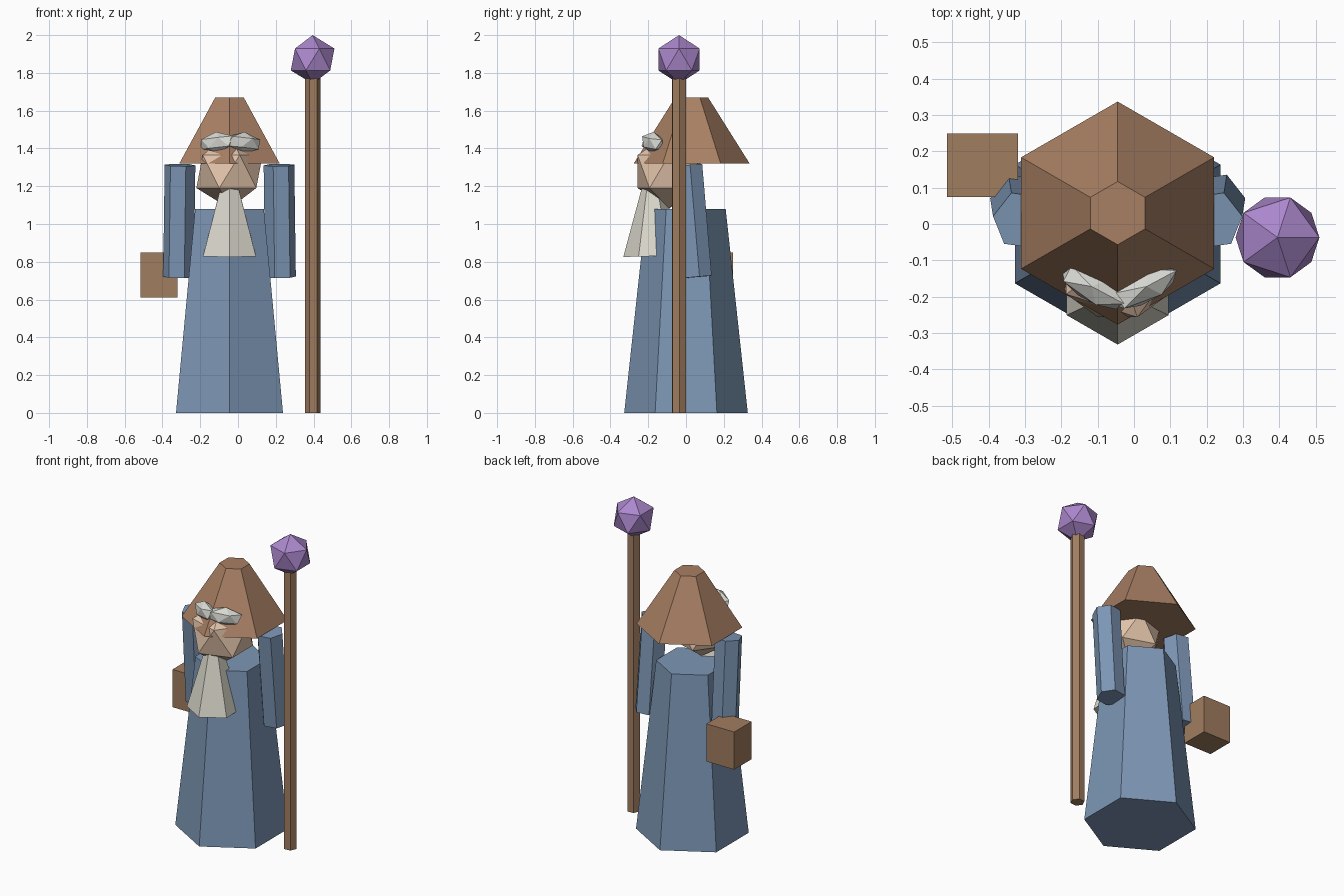
import bpy, bmesh
from math import sin, cos, pi, radians
from mathutils import Vector, Matrix

old = bpy.data.objects.get("Cube")
if old:
    bpy.data.objects.remove(old, do_unlink=True)


def material(name, srgb):
    rgb = [((c + 0.055) / 1.055) ** 2.4 for c in srgb]
    m = bpy.data.materials.new(name)
    m.use_nodes = True
    m.diffuse_color = (*rgb, 1)
    bsdf = next(n for n in m.node_tree.nodes if n.type == 'BSDF_PRINCIPLED')
    bsdf.inputs["Base Color"].default_value = (*rgb, 1)
    return m


BLUE = material("robe blue", (0.49, 0.59, 0.71))
TAN = material("hat brown", (0.66, 0.50, 0.39))
WOOD = material("wood brown", (0.63, 0.49, 0.375))
PURPLE = material("orb purple", (0.67, 0.53, 0.80))
IVORY = material("beard ivory", (0.86, 0.85, 0.80))
GREY = material("brow grey", (0.85, 0.85, 0.83))
SKIN = material("skin", (0.89, 0.77, 0.67))


def finish(name, bm, mat):
    bmesh.ops.recalc_face_normals(bm, faces=bm.faces)
    mesh = bpy.data.meshes.new(name)
    bm.to_mesh(mesh)
    bm.free()
    mesh.materials.append(mat)
    obj = bpy.data.objects.new(name, mesh)
    bpy.context.collection.objects.link(obj)
    return obj


def hex_frustum(name, mat, bottom, top, r_bottom, r_top, turn=0):
    """Six-sided frustum between two points; turn 90 points a corner to the front."""
    a, b = Vector(bottom), Vector(top)
    tilt = Vector((0, 0, 1)).rotation_difference(b - a)
    bm = bmesh.new()
    rings = []
    for centre, r in ((a, r_bottom), (b, r_top)):
        angles = [radians(turn) + i * pi / 3 for i in range(6)]
        rings.append([bm.verts.new(centre + tilt @ Vector((r * cos(t), r * sin(t), 0)))
                      for t in angles])
    for ring in rings:
        bm.faces.new(ring)
    for i in range(6):
        j = (i + 1) % 6
        bm.faces.new((rings[0][i], rings[0][j], rings[1][j], rings[1][i]))
    return finish(name, bm, mat)


def gem(name, mat, centre, scale, rotation=Matrix.Identity(4)):
    """Twenty-sided ball, optionally stretched and turned."""
    bm = bmesh.new()
    bmesh.ops.create_icosphere(bm, subdivisions=1, radius=1)
    bm.transform(Matrix.Translation(centre) @ rotation @ Matrix.Diagonal((*scale, 1)))
    return finish(name, bm, mat)


MID = -0.045  # the figure's own centre line

# Clothes
hex_frustum("robe", BLUE, (MID, 0, 0), (MID, 0, 1.08), 0.327, 0.21, 90)
hex_frustum("hat", TAN, (MID, 0.03, 1.32), (MID, 0.03, 1.67), 0.307, 0.087, 90)

# Face
gem("head", SKIN, (MID, -0.09, 1.278), (0.196,) * 3)
hex_frustum("beard", IVORY, (MID, -0.17, 0.83), (MID, -0.18, 1.2), 0.162, 0.052, 90)

# Paired arms and brows
for side, label in ((1, "left"), (-1, "right")):
    hex_frustum(label + "_arm", BLUE, (MID + side * 0.27, 0.06, 0.72),
                (MID + side * 0.262, 0.01, 1.312), 0.082, 0.082, side * 8)
    turn = Matrix.Rotation(radians(side * 28), 4, 'Z') @ Matrix.Rotation(radians(side * 6), 4, 'Y')
    gem(label + "_brow", GREY, (MID + side * 0.07 + 0.004, -0.175, 1.43),
        (0.11, 0.046, 0.058), turn)

# Staff and orb
hex_frustum("staff", WOOD, (0.395, -0.037, 0), (0.395, -0.037, 1.82), 0.041, 0.041, 5)
gem("orb", PURPLE, (0.395, -0.037, 1.871), (0.129,) * 3)

# Satchel at the hip
bm = bmesh.new()
bmesh.ops.create_cube(bm, size=1)
bm.transform(Matrix.Translation((-0.417, 0.162, 0.73)) @ Matrix.Diagonal((0.196, 0.175, 0.24, 1)))
finish("satchel", bm, WOOD)
